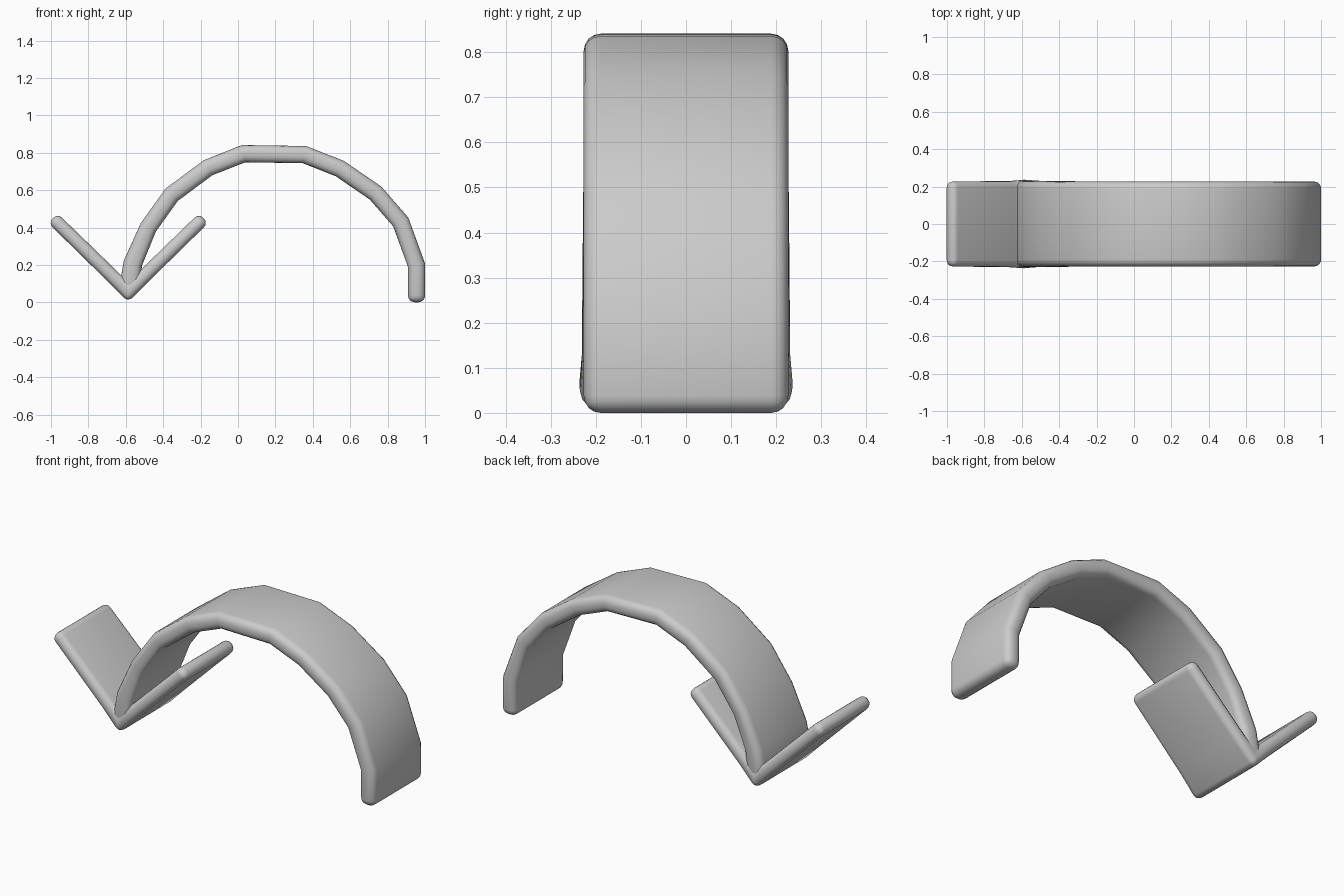
import bpy, bmesh, math
from mathutils import Vector

cube = bpy.data.objects.get("Cube")
if cube:
    bpy.data.objects.remove(cube, do_unlink=True)

grey = bpy.data.materials.new("plain grey")
grey.use_nodes = True
colour = (0.6, 0.6, 0.6, 1)
grey.diffuse_color = colour
grey.node_tree.nodes["Principled BSDF"].inputs["Base Color"].default_value = colour


def ribbon(name, path, rounding):
    """Sweep a flat bar along (x, z, thickness, half width) stations and round its rims."""
    pts = [Vector(p[:2]) for p in path]
    bm = bmesh.new()
    rings = []
    for i, (x, z, thick, half) in enumerate(path):
        before = (pts[i] - pts[max(i - 1, 0)]).normalized()
        after = (pts[min(i + 1, len(pts) - 1)] - pts[i]).normalized()
        along = (before + after).normalized()
        # Mitre each bend so the bar keeps its thickness
        step = after if after.length else before
        side = Vector((-along.y, along.x)) * thick / 2 / max(along.dot(step), 0.3)
        rings.append([bm.verts.new((x + s * side.x, y, z + s * side.y))
                      for s, y in ((1, -half), (1, half), (-1, half), (-1, -half))])
    for a, b in zip(rings, rings[1:]):
        for k in range(4):
            n = (k + 1) % 4
            bm.faces.new((a[k], a[n], b[n], b[k]))
    bm.faces.new(rings[0])
    bm.faces.new(rings[-1])
    bmesh.ops.recalc_face_normals(bm, faces=bm.faces)
    sharp = [e for e in bm.edges if e.calc_face_angle(0) > math.radians(50)]
    bmesh.ops.bevel(bm, geom=sharp, offset=rounding, segments=4, profile=0.5,
                    affect='EDGES', clamp_overlap=True)
    mesh = bpy.data.meshes.new(name)
    bm.to_mesh(mesh)
    bm.free()
    mesh.materials.append(grey)
    obj = bpy.data.objects.new(name, mesh)
    bpy.context.collection.objects.link(obj)
    bpy.ops.object.select_all(action='DESELECT')
    obj.select_set(True)
    bpy.context.view_layer.objects.active = obj
    bpy.ops.object.shade_smooth_by_angle(angle=math.radians(35))


# Arched shaft, from its free end over the top to the arrow head
shaft = [(0.955, 0.0), (0.954, 0.2), (0.87, 0.43), (0.735, 0.585), (0.545, 0.715),
         (0.355, 0.79), (0.03, 0.795), (-0.16, 0.72), (-0.355, 0.575), (-0.48, 0.4)]
ribbon("arched_shaft",
       [(x, z, 0.092, 0.227) for x, z in shaft]
       + [(-0.562, 0.21, 0.1, 0.229), (-0.583, 0.06, 0.11, 0.232)], 0.038)

# Two-armed arrow head, mirrored about its point
head_x, reach = -0.587, 0.403
ribbon("arrow_head",
       [(head_x - reach, 0.45, 0.072, 0.227), (head_x - 0.08, 0.135, 0.074, 0.23),
        (head_x, 0.055, 0.076, 0.236),
        (head_x + 0.08, 0.135, 0.074, 0.23), (head_x + reach, 0.45, 0.072, 0.227)], 0.033)
